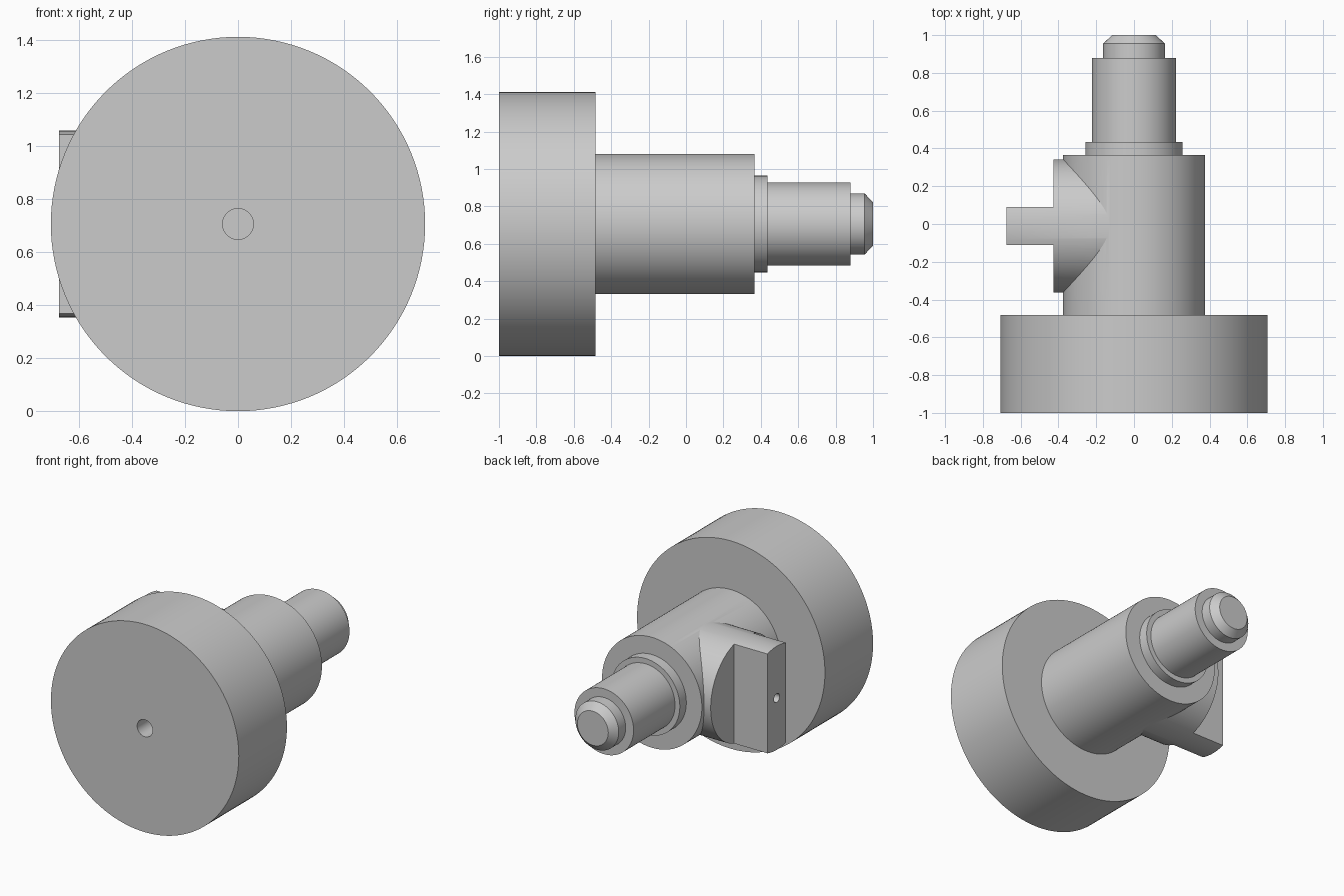
import bpy, bmesh
from math import pi
from mathutils import Matrix, Vector

if "Cube" in bpy.data.objects:
    bpy.data.objects.remove(bpy.data.objects["Cube"])

AXIS_Z = 0.706
STUD_Y = -0.01

grey = bpy.data.materials.new("plain grey")
grey.use_nodes = True
colour = (0.6, 0.6, 0.6, 1)
grey.diffuse_color = colour
grey.node_tree.nodes["Principled BSDF"].inputs["Base Color"].default_value = colour


def finish(name, bm):
    bmesh.ops.recalc_face_normals(bm, faces=bm.faces)
    mesh = bpy.data.meshes.new(name)
    bm.to_mesh(mesh)
    bm.free()
    mesh.materials.append(grey)
    obj = bpy.data.objects.new(name, mesh)
    bpy.context.collection.objects.link(obj)
    return obj


def turned(name, profile, matrix, steps=128):
    """Revolve (radius, height) points about z, then place the solid."""
    bm = bmesh.new()
    verts = [bm.verts.new((r, 0, h)) for r, h in profile]
    edges = [bm.edges.new(pair) for pair in zip(verts, verts[1:])]
    bmesh.ops.spin(bm, geom=verts + edges, axis=(0, 0, 1), cent=(0, 0, 0),
                   angle=2 * pi, steps=steps, use_duplicate=False)
    bmesh.ops.remove_doubles(bm, verts=bm.verts, dist=0.0005)
    bmesh.ops.transform(bm, matrix=matrix, verts=bm.verts)
    return finish(name, bm)


def box(name, low, high):
    low, high = Vector(low), Vector(high)
    bm = bmesh.new()
    place = Matrix.Translation((low + high) / 2) @ Matrix.Diagonal((high - low).to_4d())
    bmesh.ops.create_cube(bm, size=1, matrix=place)
    return finish(name, bm)


def combine(obj, other, operation):
    """Apply a boolean and discard the helper."""
    mod = obj.modifiers.new("boolean", "BOOLEAN")
    mod.operation = operation
    mod.solver = "EXACT"
    mod.object = other
    bpy.context.view_layer.objects.active = obj
    bpy.ops.object.modifier_apply(modifier=mod.name)
    bpy.data.objects.remove(other)


# Stepped shaft: flange with centre hole, barrel, collar, journal, chamfered tip
shaft = turned("stepped_shaft", [
    (0, -0.7), (0.058, -0.7), (0.058, -1), (0.706, -1), (0.706, -0.483),
    (0.375, -0.483), (0.375, 0.365), (0.258, 0.365), (0.258, 0.435),
    (0.222, 0.435), (0.222, 0.88), (0.163, 0.88), (0.163, 0.955),
    (0.116, 1), (0, 1)],
    Matrix.Translation((0, 0, AXIS_Z)) @ Matrix.Rotation(-pi / 2, 4, "X"))

# Side stud with a small hole in its end
stud = turned("side_stud", [
    (0, 0), (0.352, 0), (0.352, 0.675), (0.03, 0.675), (0.03, 0.45), (0, 0.45)],
    Matrix.Translation((0, STUD_Y, AXIS_Z)) @ Matrix.Rotation(-pi / 2, 4, "Y"))

# Mill both flanks so the stud's outer end becomes a flat blade
for side in (-1, 1):
    ys = sorted((STUD_Y + side * 0.1, STUD_Y + side * 0.5))
    flank = box("flank_cutter", (-0.8, ys[0], 0.2), (-0.425, ys[1], 1.2))
    combine(stud, flank, "DIFFERENCE")

combine(shaft, stud, "UNION")

# Smooth round walls, crisp edges
bpy.ops.object.select_all(action="DESELECT")
shaft.select_set(True)
bpy.context.view_layer.objects.active = shaft
bpy.ops.object.shade_smooth_by_angle(angle=pi / 7)
